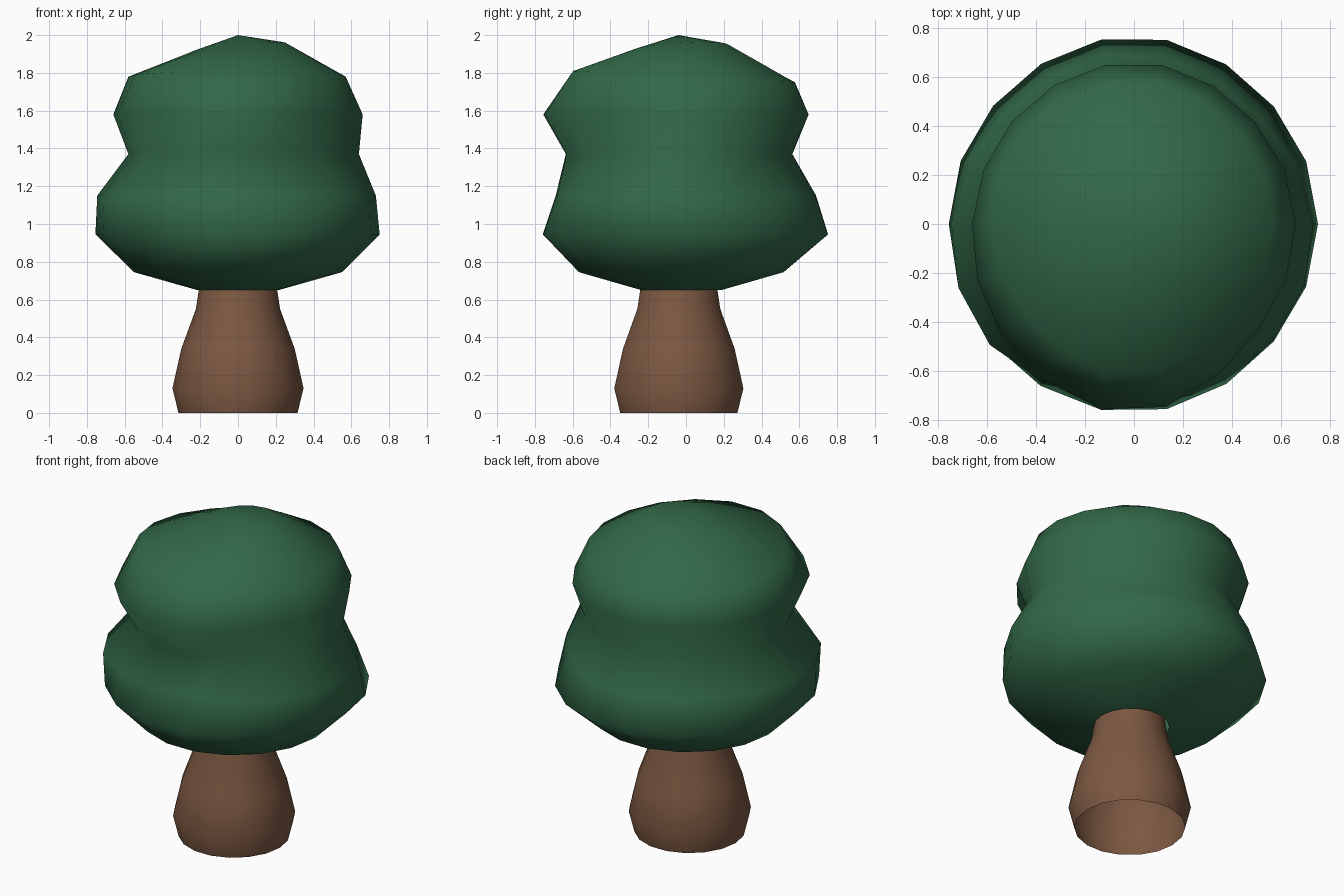
import bpy, math

if "Cube" in bpy.data.objects:
    bpy.data.objects.remove(bpy.data.objects["Cube"])

N = 18  # sides of every ring


def material(name, color):
    m = bpy.data.materials.new(name)
    m.diffuse_color = (*color, 1)
    m.use_nodes = True
    m.node_tree.nodes["Principled BSDF"].inputs["Base Color"].default_value = m.diffuse_color
    return m


def radial(vals, a):
    """Smooth periodic interpolation of evenly spaced radii at angle a."""
    n = len(vals)
    t = a / (2 * math.pi) * n
    i = int(math.floor(t + 1e-6))
    f = t - i
    p0, p1, p2, p3 = (vals[(i + k) % n] for k in (-1, 0, 1, 2))
    return p1 + 0.5 * f * (p2 - p0 + f * (2*p0 - 5*p1 + 4*p2 - p3
                                         + f * (3*(p1 - p2) + p3 - p0)))


def loft(name, rings, mat, apex=None):
    """rings: (z function of angle, radii, centre y), joined bottom to top."""
    verts, faces = [], []
    for zf, radii, cy in rings:
        for k in range(N):
            a = 2 * math.pi * k / N
            r = radial(radii, a)
            verts.append((r * math.cos(a), cy + r * math.sin(a), zf(a)))
    for j in range(len(rings) - 1):
        for k in range(N):
            l = (k + 1) % N
            faces.append((j*N + k, j*N + l, (j+1)*N + l, (j+1)*N + k))
    if apex:
        verts.append(apex)
        b = (len(rings) - 1) * N
        faces += [(b + k, b + (k + 1) % N, len(verts) - 1) for k in range(N)]
    me = bpy.data.meshes.new(name)
    me.from_pydata(verts, [], faces)
    me.materials.append(mat)
    for p in me.polygons:
        p.use_smooth = True
    ob = bpy.data.objects.new(name, me)
    bpy.context.collection.objects.link(ob)
    return ob


def level(z):
    return lambda a: z


bark = material("bark brown", (0.20, 0.098, 0.054))
leaf = material("leaf green", (0.032, 0.14, 0.065))

# Trunk: open tube, flared at the foot
trunk = [(0, .315), (.13, .347), (.34, .30), (.55, .223), (.70, .20)]
loft("trunk", [(level(z), [r], -.038) for z, r in trunk], bark)

# Foliage: two lumpy lobes, radii given every 45 degrees from +x
foliage = [
    (level(.65), [.215], -.025),
    (level(.745), [.55], -.025),
    (level(.945), [.75, .745, .765, .75, .755, .757, .77, .745], 0),
    (level(1.15), [.73, .67, .70, .69, .745, .765, .69, .735], 0),
    (level(1.37), [.64, .57, .57, .58, .58, .60, .65, .59], 0),
    (level(1.58), [.66, .645, .66, .65, .66, .71, .77, .67], 0),
    (lambda a: 1.78 - .03 * math.sin(a),
     [.57, .57, .585, .58, .58, .58, .61, .58], 0),
    (lambda a: 1.935 + .025 * math.cos(a) + .015 * math.sin(a), [.25], -.03),
]
loft("foliage", foliage, leaf, apex=(0, -.04, 2.0))
